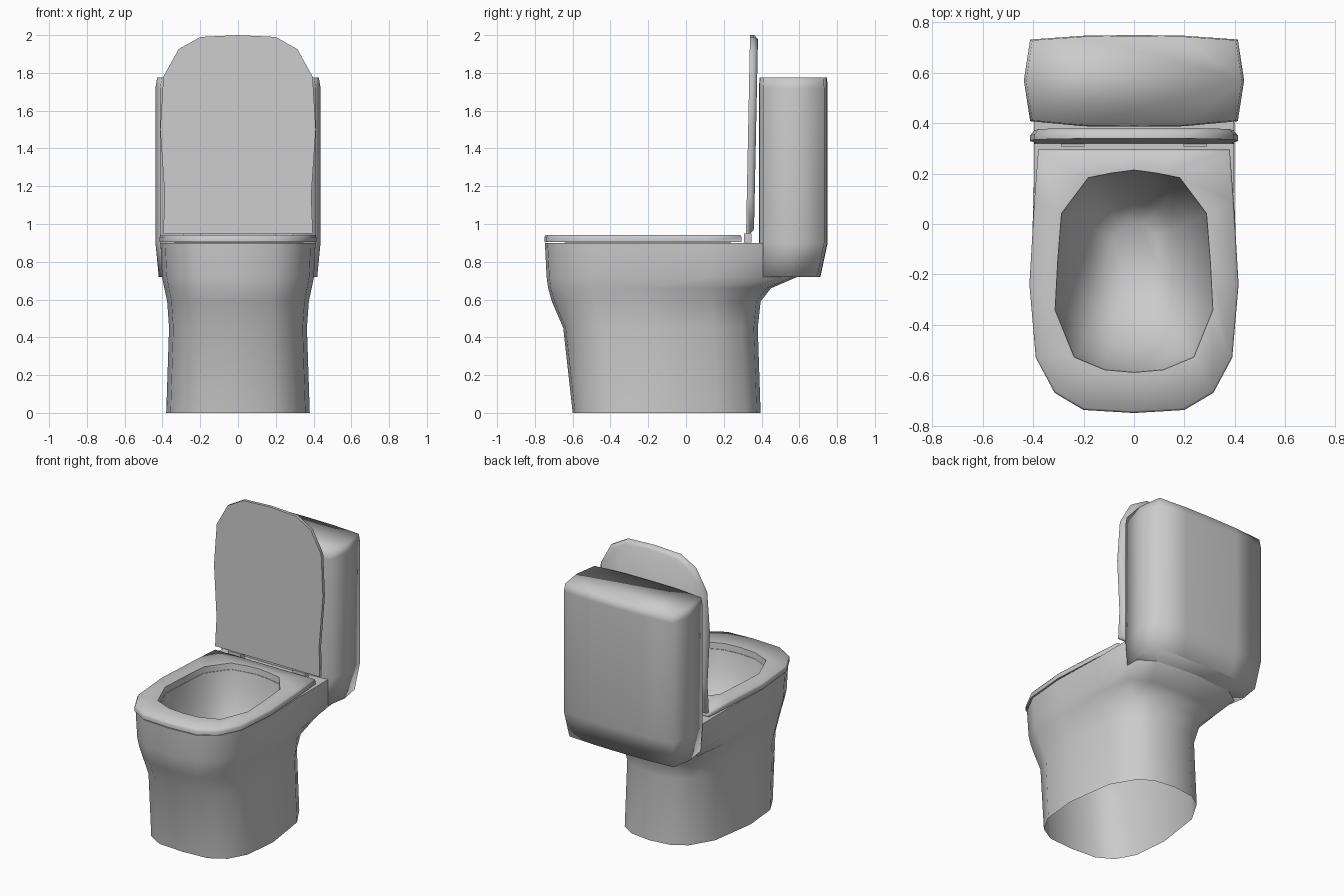
import bpy, bmesh, math

if "Cube" in bpy.data.objects:
    bpy.data.objects.remove(bpy.data.objects["Cube"])


def mirror(half):
    """Close a half outline (centre point to centre point) across x = 0."""
    return half + [(-p[0], *p[1:]) for p in half[-2:0:-1]]


def loft(name, halves, cap_start=False, cap_end=False, cyclic=False, angle=40):
    """Skin a list of half outlines into one smooth-shaded object."""
    bm = bmesh.new()
    rings = [[bm.verts.new(p) for p in mirror(h)] for h in halves]
    pairs = list(zip(rings, rings[1:]))
    if cyclic:
        pairs.append((rings[-1], rings[0]))
    for a, b in pairs:
        n = len(a)
        for i in range(n):
            j = (i + 1) % n
            bm.faces.new((a[i], a[j], b[j], b[i]))
    if cap_start:
        bm.faces.new(rings[0][::-1])
    if cap_end:
        bm.faces.new(rings[-1])
    bmesh.ops.recalc_face_normals(bm, faces=bm.faces)
    mesh = bpy.data.meshes.new(name)
    bm.to_mesh(mesh)
    bm.free()
    ob = bpy.data.objects.new(name, mesh)
    bpy.context.collection.objects.link(ob)
    bpy.ops.object.select_all(action='DESELECT')
    ob.select_set(True)
    bpy.context.view_layer.objects.active = ob
    bpy.ops.object.shade_smooth_by_angle(angle=math.radians(angle))
    return ob


def scaled(pts, z, s, cy):
    """Place a flat outline at height z, scaled about (0, cy)."""
    return [(x * s, cy + (y - cy) * s, z) for x, y in pts]


# Shared outlines
HOLE = [(0, -.585), (.115, -.575), (.235, -.525), (.31, -.34), (.3, -.15),
        (.285, .04), (.18, .18), (.09, .198), (0, .21)]
SEAT = [(0, -.75), (.2, -.738), (.315, -.67), (.39, -.53), (.415, -.24),
        (.395, .1), (.38, .295), (.18, .295), (0, .295)]


# Pedestal and bowl: outer wall up, rim across, bowl down
def body_ring(z, w, front, back, side, corner, rear):
    length = .4 - front
    shape = [(0, 0), (.48, .012), (.76, .075), (.94, .2), (1, .44), (side, .76),
             (corner, .92), (rear, .98), (0, 1)]
    return [(u * w, front + v * length + (back - .4 if v > .8 else 0), z)
            for u, v in shape]


body = [body_ring(*r) for r in (
    (0, .38, -.6, .395, .88, .64, .4), (.45, .365, -.65, .38, .89, .65, .4),
    (.59, .375, -.71, .395, .94, .74, .46),
    (.66, .39, -.73, .45, .98, .9, .58),
    (.72, .402, -.738, .59, .99, .98, .72),
    (.9, .41, -.747, .62, .97, .97, .72))]
body += [scaled(HOLE, .9, 1, 0), scaled(HOLE, .78, .94, -.15),
         scaled(HOLE, .65, .8, -.12), scaled(HOLE, .53, .58, -.1),
         scaled(HOLE, .46, .3, -.08)]
loft("bowl_and_pedestal", body, cap_end=True, angle=62)

# Seat ring with a softened upper edge
loft("seat", [scaled(HOLE, .902, 1, 0), scaled(SEAT, .906, 1, -.2),
              scaled(SEAT, .93, 1, -.2), scaled(SEAT, .943, .985, -.2),
              scaled(HOLE, .943, 1.01, -.2)], cyclic=True, angle=80)

# Raised lid, leaning back a little
LID = [(0, 2), (.2, 1.99), (.315, 1.925), (.395, 1.78), (.412, 1.5),
       (.388, 1.15), (.396, .95), (.2, .95), (0, .95)]


def lid_ring(offset, s):
    return [(x * s, .318 + .02 * (z - .95) + offset, 1.475 + (z - 1.475) * s)
            for x, z in LID]


loft("lid", [lid_ring(0, 1), lid_ring(.022, 1), lid_ring(.042, .96)],
     cap_start=True, cap_end=True, angle=70)

# Hinges
for side, label in ((-1, "left"), (1, "right")):
    bpy.ops.mesh.primitive_cube_add(size=1, location=(side * .243, .328, .926))
    hinge = bpy.context.object
    hinge.name = label + "_hinge"
    hinge.scale = (.095, .04, .05)

# Cistern with bowed sides, tapering at the bottom
TANK = [(0, .386), (.2, .388), (.412, .408), (.437, .57), (.412, .732),
        (.2, .747), (0, .75)]


def tank_ring(z, sx, sy, cy=.57):
    return [(x * sx, cy + (y - cy) * sy, z) for x, y in TANK]


loft("cistern", [tank_ring(.72, .96, .89, .4),
                 tank_ring(.9, 1, 1), tank_ring(1.72, 1, 1),
                 tank_ring(1.775, .98, .98)],
     cap_start=True, cap_end=True, angle=89)
